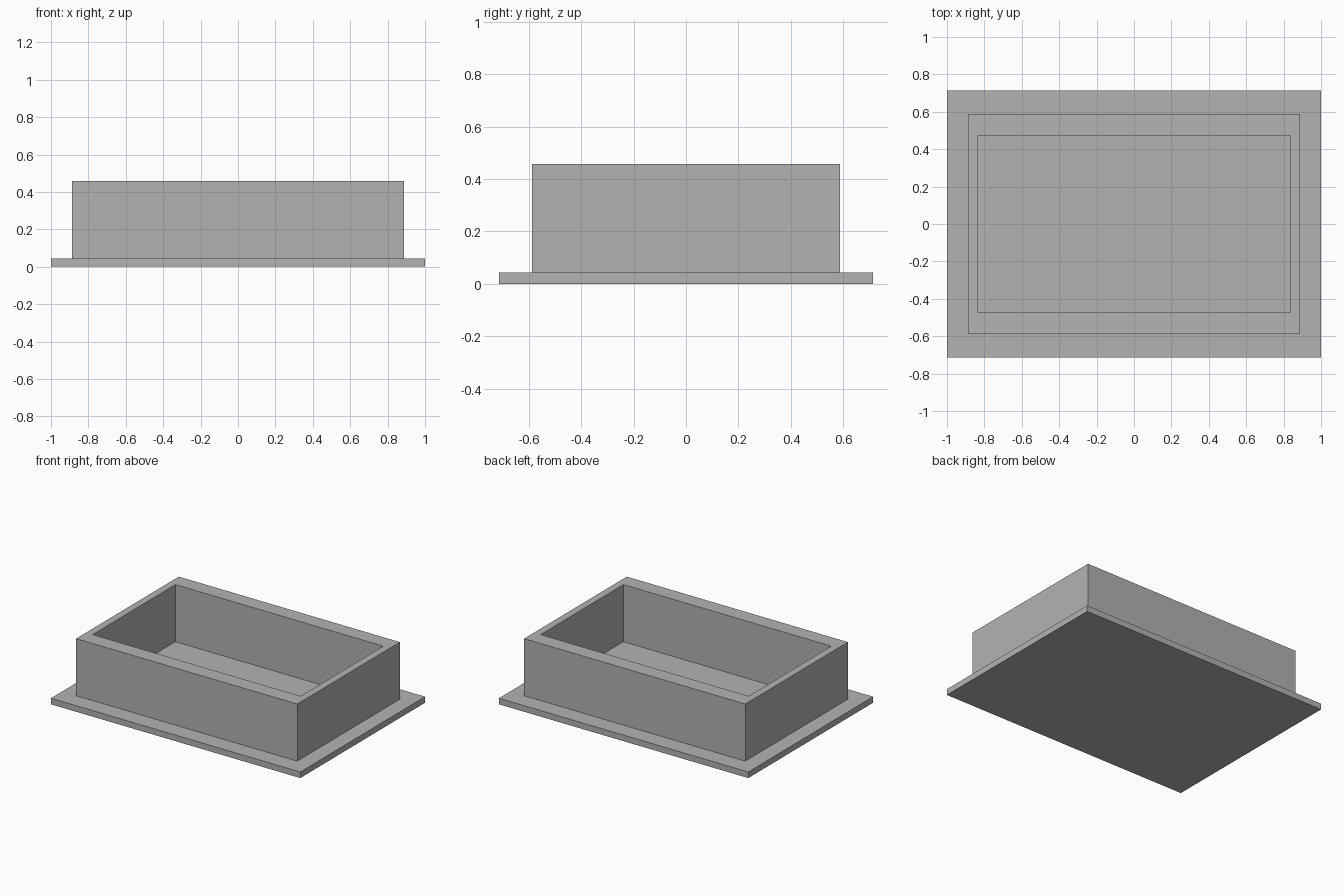
import bpy
import bmesh

cube = bpy.data.objects.get("Cube")
if cube:
    bpy.data.objects.remove(cube, do_unlink=True)

# One plain grey for the whole tray
GREY = (0.448, 0.448, 0.448, 1.0)
grey = bpy.data.materials.new("plain_grey")
grey.use_nodes = True
grey.diffuse_color = GREY
grey.node_tree.nodes["Principled BSDF"].inputs["Base Color"].default_value = GREY

PLATE_TOP, RIM_TOP = 0.044, 0.458
plate_half = (1.0, 0.715)
outer_half = (0.887, 0.588)
inner_half = (0.834, 0.474)


def ring(bm, half, z):
    """Rectangle of four vertices centred on the z axis."""
    x, y = half
    return [bm.verts.new((sx * x, sy * y, z))
            for sx, sy in ((-1, -1), (1, -1), (1, 1), (-1, 1))]


def bridge(bm, a, b):
    """Four faces joining two rectangles."""
    for i in range(4):
        j = (i + 1) % 4
        bm.faces.new((a[i], a[j], b[j], b[i]))


# Tray body: base plate, flange, outer wall, rim, inner wall and floor
bm = bmesh.new()
sections = [(plate_half, 0), (plate_half, PLATE_TOP), (outer_half, PLATE_TOP),
            (outer_half, RIM_TOP), (inner_half, RIM_TOP), (inner_half, PLATE_TOP)]
rings = [ring(bm, half, z) for half, z in sections]
for lower, upper in zip(rings, rings[1:]):
    bridge(bm, lower, upper)
bm.faces.new(rings[0][::-1])
bm.faces.new(rings[-1])
bmesh.ops.recalc_face_normals(bm, faces=bm.faces)

mesh = bpy.data.meshes.new("flanged_tray")
bm.to_mesh(mesh)
bm.free()
mesh.materials.append(grey)
tray = bpy.data.objects.new("flanged_tray", mesh)
bpy.context.collection.objects.link(tray)
